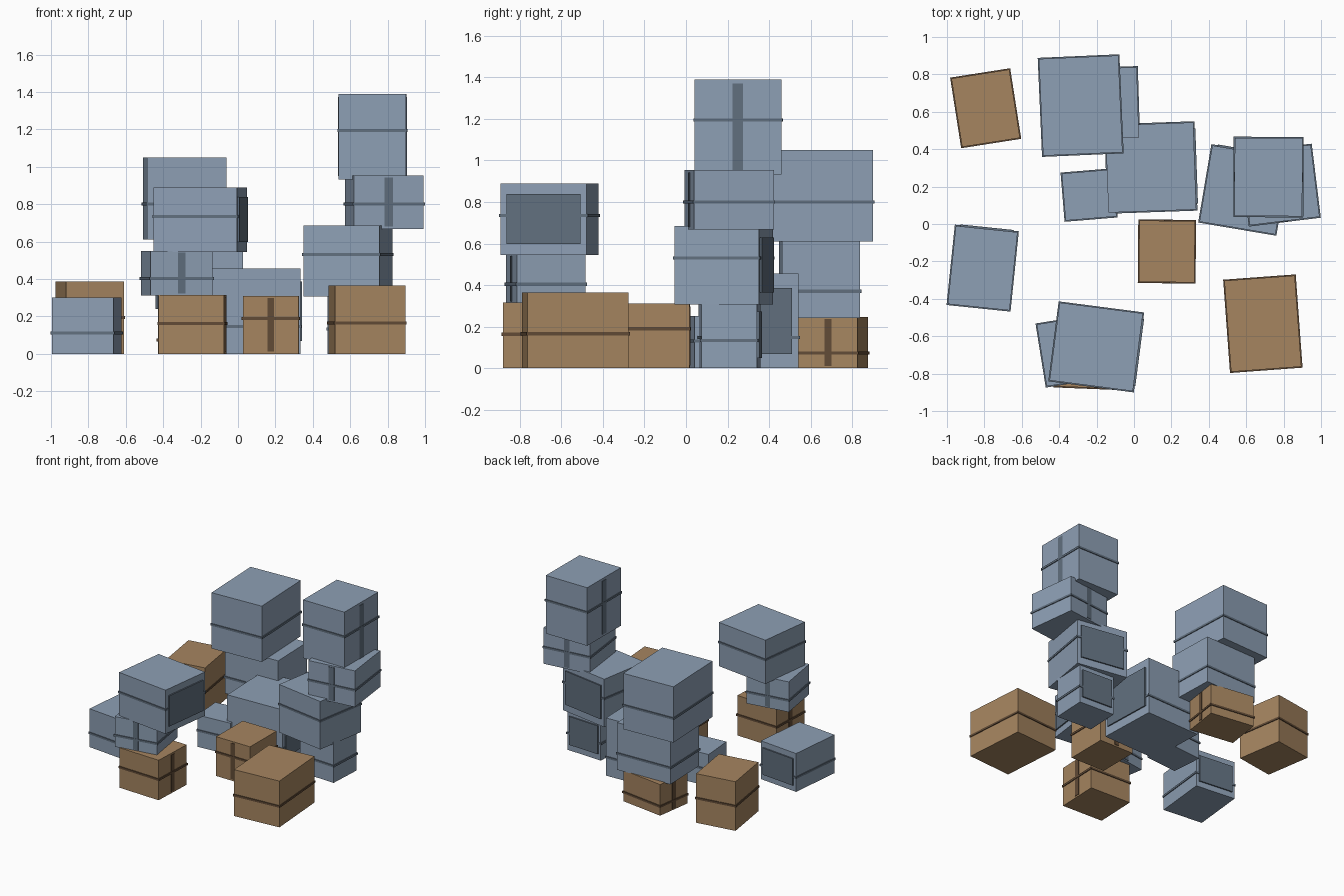
import bpy
from math import radians
from mathutils import Matrix

if "Cube" in bpy.data.objects:
    bpy.data.objects.remove(bpy.data.objects["Cube"])


def material(name, color):
    m = bpy.data.materials.new(name)
    m.diffuse_color = (*color, 1)
    m.use_nodes = True
    m.node_tree.nodes["Principled BSDF"].inputs["Base Color"].default_value = m.diffuse_color
    return m


# body, trim colour for each kind of crate
MATS = {
    "blue": (material("slate", (0.27, 0.35, 0.46)), material("slate_trim", (0.12, 0.16, 0.21))),
    "brown": (material("tan", (0.38, 0.235, 0.117)), material("tan_trim", (0.12, 0.07, 0.037))),
}


def block(name, size, center, frame, mat):
    """Flat-faced box placed in a crate's local frame."""
    bpy.ops.mesh.primitive_cube_add(size=1)
    ob = bpy.context.object
    ob.name = name
    ob.data.transform(Matrix.Translation(center) @ Matrix.Diagonal((*size, 1)))
    ob.matrix_world = frame
    ob.data.materials.append(mat)
    return ob


def crate(name, kind, x, y, angle, w, d, z0, z1, band_z, extra=None):
    body, trim = MATS[kind]
    h, mid = z1 - z0, (z0 + z1) / 2
    frame = Matrix.Translation((x, y, 0)) @ Matrix.Rotation(radians(angle), 4, "Z")
    block(name, (w, d, h), (0, 0, mid), frame, body)
    # horizontal band around the crate
    block(name + "_band", (w + .012, d + .012, .016), (0, 0, band_z), frame, trim)
    # vertical strap showing on two opposite faces
    if extra == "strap_x":
        block(name + "_strap", (w + .008, .12 * d, .92 * h), (0, 0, mid), frame, trim)
    elif extra == "strap_y":
        block(name + "_strap", (.12 * w, d + .008, .92 * h), (0, 0, mid), frame, trim)
    # raised panel on the right or the back face
    elif extra == "panel_right":
        block(name + "_panel", (.02, .86 * d, .7 * h), (w / 2, 0, mid), frame, trim)
    elif extra == "panel_back":
        block(name + "_panel", (.86 * w, .02, .7 * h), (0, d / 2, mid), frame, trim)


# name, kind, x, y, angle, width, depth, bottom, top, band height, extra
CRATES = [
    # single crates on the floor
    ("back_left_crate", "brown", -.793, .619, 8.9, .313, .370, 0, .387, .195),
    ("left_crate", "blue", -.809, -.236, -5.9, .332, .420, 0, .302, .112, "panel_back"),
    ("front_right_crate", "brown", .689, -.533, 4.2, .377, .488, 0, .365, .165),
    ("front_center_crate", "brown", .176, -.147, -.5, .297, .328, 0, .31, .19, "strap_y"),
    ("center_crate", "blue", .090, .302, 2.0, .470, .466, 0, .455, .147, "panel_right"),
    ("small_center_crate", "blue", -.240, .155, 4.7, .273, .252, 0, .25, .13),
    # back stack
    ("back_stack_bottom", "brown", -.230, .710, -8.3, .360, .285, 0, .245, .073, "strap_x"),
    ("back_stack_middle", "blue", -.207, .643, 1.8, .455, .376, .24, .612, .37),
    ("back_stack_top", "blue", -.285, .633, 2.5, .425, .518, .61, 1.05, .80),
    # front left stack
    ("front_stack_bottom", "brown", -.243, -.710, -2.3, .350, .330, 0, .315, .163, "strap_x"),
    ("front_stack_middle", "blue", -.328, -.676, 9.1, .335, .335, .312, .55, .403, "strap_y"),
    ("front_stack_top", "blue", -.202, -.657, -7.4, .449, .419, .545, .89, .735, "panel_right"),
    # right tower
    ("tower_base", "blue", .637, .216, -3.0, .302, .268, 0, .32, .133, "panel_back"),
    ("tower_lower", "blue", .5875, .182, -9.6, .412, .413, .307, .685, .53, "panel_back"),
    ("tower_upper", "blue", .782, .208, 7.0, .376, .387, .668, .953, .80, "strap_y"),
    ("tower_top", "blue", .719, .251, -.3, .362, .418, .932, 1.39, 1.195, "strap_x"),
]

for c in CRATES:
    crate(*c)
